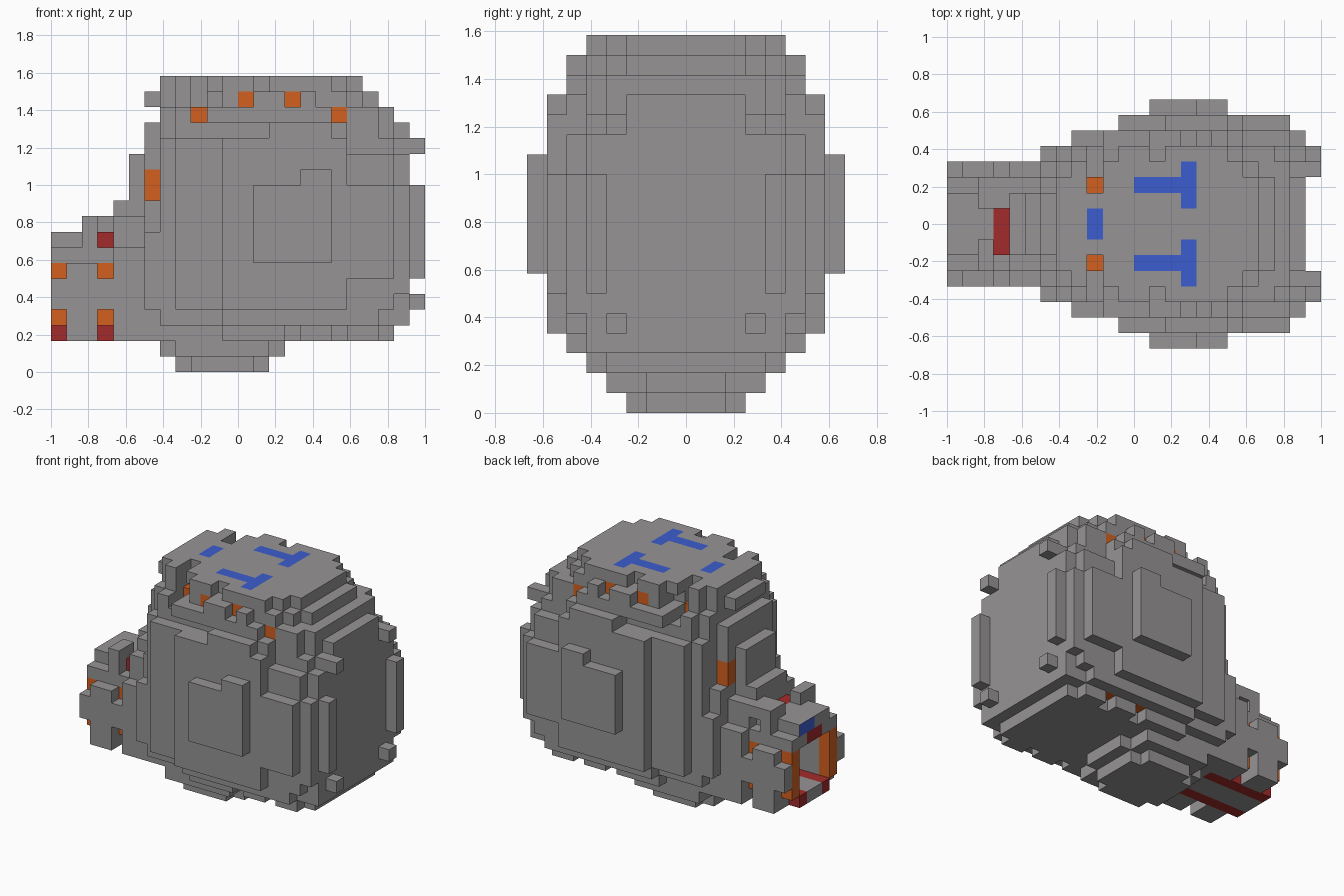
import bpy
import bmesh

if "Cube" in bpy.data.objects:
    bpy.data.objects.remove(bpy.data.objects["Cube"])

U = 1 / 12          # side of one block
cells = {}          # (x, y, z) -> [part, colour]
painted = {}        # (block, axis, side) -> colour of that one face

COLOURS = {
    "grey": (0.306, 0.294, 0.294),
    "orange": (0.650, 0.118, 0.014),
    "dark_red": (0.360, 0.024, 0.024),
    "blue": (0.045, 0.110, 0.620),
}
MATS = {}
for name, rgb in COLOURS.items():
    mat = bpy.data.materials.new(name)
    mat.use_nodes = True
    mat.diffuse_color = (*rgb, 1)
    mat.node_tree.nodes["Principled BSDF"].inputs["Base Color"].default_value = (*rgb, 1)
    MATS[name] = mat
ORDER = list(COLOURS)


def box(part, x, w, z, colour="grey"):
    """Fill blocks mirrored over y; x, w, z are half-open ranges."""
    for i in range(*x):
        for k in range(*w):
            for h in range(*z):
                for j in (k, -k - 1):
                    cells[i, j, h] = [part, colour]


def cut(x, w, z):
    for i in range(*x):
        for k in range(*w):
            for h in range(*z):
                for j in (k, -k - 1):
                    cells.pop((i, j, h), None)


# Stepped base
box("base", (8, 14), (0, 2), (0, 1))
box("base", (9, 13), (0, 3), (0, 1))
box("base", (7, 15), (0, 2), (1, 2))
box("base", (8, 14), (0, 4), (1, 2))

# Main hull, widening in layers
box("hull", (6, 22), (0, 4), (2, 3))
box("hull", (11, 21), (0, 5), (2, 3))
box("hull", (7, 22), (0, 5), (3, 15))
box("hull", (7, 22), (0, 4), (15, 16))
box("hull", (8, 21), (0, 5), (15, 16))
box("hull", (11, 21), (0, 6), (3, 4))
box("hull", (8, 19), (0, 6), (4, 15))
box("hull", (14, 19), (0, 6), (15, 16))
box("hull", (19, 22), (0, 6), (4, 14))

# Narrowing hull ends
box("hull_ends", (6, 7), (0, 4), (3, 4))
box("hull_ends", (6, 7), (0, 5), (4, 9))
box("hull_ends", (6, 7), (0, 4), (9, 11))
box("hull_ends", (6, 7), (0, 3), (11, 16))
box("hull_ends", (22, 23), (0, 5), (3, 14))
box("hull_ends", (22, 23), (0, 4), (14, 15))
box("hull_ends", (22, 23), (0, 3), (15, 16))
box("hull_ends", (22, 23), (5, 6), (5, 12))

# Side plates
box("side_plate", (11, 19), (6, 7), (4, 15))
box("side_plate", (14, 18), (6, 7), (15, 16))
box("side_plate", (19, 22), (6, 7), (6, 12))
box("outer_plate", (13, 18), (7, 8), (7, 12))
box("outer_plate", (16, 18), (7, 8), (12, 13))

# Stepped crown and roof
box("crown", (7, 22), (0, 4), (16, 17))
box("crown", (8, 21), (0, 5), (16, 17))
box("crown", (10, 18), (0, 6), (16, 17))
box("crown", (6, 7), (0, 2), (17, 18))
box("crown", (7, 21), (0, 3), (17, 18))
box("crown", (8, 20), (0, 4), (17, 18))
box("crown", (10, 19), (0, 5), (17, 18))
box("crown", (13, 17), (5, 6), (17, 18))
box("roof", (7, 20), (0, 3), (18, 19))
box("roof", (8, 19), (0, 4), (18, 19))
box("roof", (10, 18), (0, 5), (18, 19))
cut((13, 14), (4, 5), (18, 19))

# Lamp niches under the roof
cut((9, 10), (2, 6), (16, 19))
cut((10, 11), (3, 6), (17, 18))
cut((10, 11), (4, 5), (18, 19))
box("lamps", (9, 10), (2, 3), (16, 17), "orange")
for i in (12, 15):
    cut((i, i + 1), (5, 6), (17, 18))
    box("lamps", (i, i + 1), (4, 5), (17, 18), "orange")
cut((18, 19), (5, 6), (16, 17))
box("lamps", (18, 19), (4, 5), (16, 17), "orange")

# Lamps beside the neck and in niches under the hull
box("lamps", (6, 7), (2, 3), (11, 13), "orange")
for i in (15, 18):
    cut((i, i + 1), (4, 5), (2, 3))
    box("lamps", (i, i + 1), (4, 5), (3, 4), "orange")

# Roof markings
box("roof_markings", (12, 15), (2, 3), (18, 19), "blue")
box("roof_markings", (15, 16), (1, 4), (18, 19), "blue")
box("roof_markings", (9, 10), (0, 1), (18, 19), "blue")

# Snout with open mouth and side rails
box("snout", (0, 6), (0, 3), (2, 8))
box("snout", (0, 2), (0, 2), (8, 9))
box("snout", (2, 6), (0, 3), (8, 9))
box("snout", (1, 3), (3, 4), (2, 7))
box("snout", (4, 6), (3, 4), (2, 8))
box("snout", (0, 6), (3, 4), (4, 6))
cut((0, 3), (0, 2), (3, 7))
cut((3, 4), (2, 3), (8, 9))

# Neck steps
box("neck", (2, 3), (1, 3), (9, 10))
box("neck", (4, 6), (0, 3), (9, 10))
box("neck", (4, 6), (0, 2), (10, 11))
box("neck", (5, 6), (0, 2), (11, 14))
for j in (1, 2):
    cells[3, j, 9] = ["neck", "grey"]

# Red runners and orange posts in the snout
box("snout_runners", (0, 6), (1, 2), (2, 3), "dark_red")
for i in (0, 3):
    cut((i, i + 1), (2, 3), (2, 3))
    box("snout_posts", (i, i + 1), (2, 3), (3, 7), "orange")

# Snout markings
for j in range(-2, 1):
    cells[3, j, 8] = ["snout_marking", "dark_red"]
for j in (0, 1):
    painted[(0, j, 8), 0, 0] = "blue"
    painted[(0, j - 1, 7), 0, 0] = "dark_red"

# Studs and bars on the flat end
box("end_studs", (23, 24), (3, 4), (4, 5))
box("end_studs", (23, 24), (3, 4), (14, 15))
box("end_bars", (23, 24), (4, 5), (6, 12))


def build(part):
    """Turn the exposed sides of one part's blocks into a mesh."""
    bm = bmesh.new()
    verts = {}

    def vert(p):
        if p not in verts:
            verts[p] = bm.verts.new(((p[0] - 12) * U, p[1] * U, p[2] * U))
        return verts[p]

    for c, (owner, colour) in cells.items():
        if owner != part:
            continue
        for axis in range(3):
            for side in (0, 1):
                n = list(c)
                n[axis] += 2 * side - 1
                if tuple(n) in cells:
                    continue
                a, b = (axis + 1) % 3, (axis + 2) % 3
                loop = []
                for da, db in ((0, 0), (1, 0), (1, 1), (0, 1)):
                    p = list(c)
                    p[axis] += side
                    p[a] += da
                    p[b] += db
                    loop.append(vert(tuple(p)))
                if not side:
                    loop.reverse()
                shade = painted.get((c, axis, side), colour)
                bm.faces.new(loop).material_index = ORDER.index(shade)
    bmesh.ops.dissolve_limit(bm, angle_limit=0.01, verts=bm.verts[:],
                             edges=bm.edges[:], delimit={'MATERIAL'})
    mesh = bpy.data.meshes.new(part)
    bm.to_mesh(mesh)
    bm.free()
    for name in ORDER:
        mesh.materials.append(MATS[name])
    bpy.context.collection.objects.link(bpy.data.objects.new(part, mesh))


for part in sorted({owner for owner, colour in cells.values()}):
    build(part)
